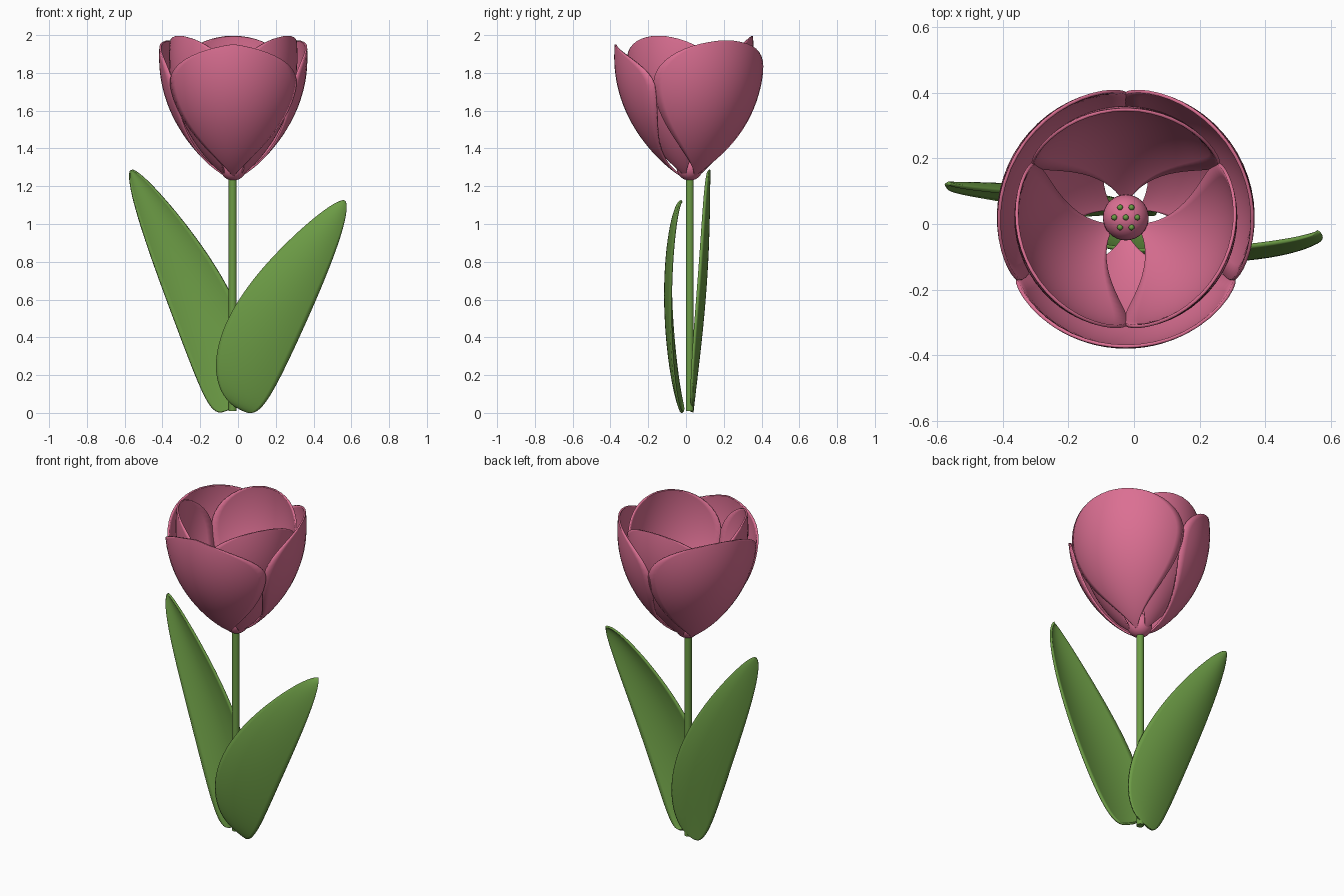
import bpy, bmesh
from math import sin, cos, pi, radians
from mathutils import Vector

old = bpy.data.objects.get("Cube")
if old:
    bpy.data.objects.remove(old, do_unlink=True)

CX, CY = -0.025, 0.02        # flower axis


def material(name, rgb):
    m = bpy.data.materials.new(name)
    m.use_nodes = True
    m.diffuse_color = (*rgb, 1)
    m.node_tree.nodes["Principled BSDF"].inputs["Base Color"].default_value = (*rgb, 1)
    return m


PINK = material("petal pink", (0.71, 0.16, 0.29))
GREEN = material("leaf green", (0.15, 0.33, 0.06))


def finish(ob, mat):
    ob.data.materials.append(mat)
    bpy.ops.object.select_all(action="DESELECT")
    ob.select_set(True)
    bpy.context.view_layer.objects.active = ob
    bpy.ops.object.shade_smooth_by_angle(angle=radians(50))


def sheet(name, point, mat, rows=32, cols=16, thickness=0.01):
    """Thin curved sheet from point(u, v), u in -1..1 across, v in 0..1 along."""
    bm = bmesh.new()
    grid = [[bm.verts.new(point(2 * i / cols - 1, (1 - cos(pi * j / rows)) / 2))
             for i in range(cols + 1)] for j in range(rows + 1)]
    for a, b in zip(grid, grid[1:]):
        for i in range(cols):
            bm.faces.new((a[i], a[i + 1], b[i + 1], b[i]))
    bmesh.ops.remove_doubles(bm, verts=bm.verts, dist=0.0002)
    bmesh.ops.recalc_face_normals(bm, faces=bm.faces)
    me = bpy.data.meshes.new(name)
    bm.to_mesh(me)
    bm.free()
    ob = bpy.data.objects.new(name, me)
    bpy.context.collection.objects.link(ob)
    finish(ob, mat)
    mod = ob.modifiers.new("thickness", "SOLIDIFY")
    mod.thickness = thickness
    mod.offset = 0
    return ob


def ball(name, loc, radius, mat, segments=32):
    bpy.ops.mesh.primitive_uv_sphere_add(radius=radius, location=loc,
                                         segments=segments, ring_count=segments // 2)
    ob = bpy.context.object
    ob.name = name
    finish(ob, mat)


# Petals: sections of a cup, narrow at the base and rounded at the top
def petal(name, angle, radius, top, cap):
    base, wide = 1.255, 1.72

    def point(u, v):
        z = base + (top - base) * v
        if z < wide:
            half = sin(pi / 2 * ((z - base) / (wide - base)) ** 0.62)
        else:
            half = max(0, 1 - ((z - wide) / (top - wide)) ** 2) ** cap
        r = radius * sin(pi / 2 * ((z - 1.235) / 0.65) ** 0.76)
        a = radians(angle + 61 * half * u)
        return CX + r * cos(a), CY + r * sin(a), z

    sheet(name, point, PINK)


petal("outer_petal_front", -90, 0.395, 1.95, 0.75)
petal("outer_petal_left", 30, 0.388, 1.97, 0.5)
petal("outer_petal_right", 150, 0.388, 1.97, 0.5)
for side, angle in (("back", 90), ("left", -30), ("right", 210)):
    petal("inner_petal_" + side, angle, 0.335, 1.995, 0.5)

# Flower heart with a ring of stamen tips
ball("flower_heart", (CX, CY, 1.3), 0.07, PINK)
ball("stamen_center", (CX, CY, 1.372), 0.009, GREEN, 12)
for i in range(6):
    a = i * pi / 3
    ball(f"stamen_{i + 1}", (CX + 0.035 * cos(a), CY + 0.035 * sin(a), 1.362),
         0.009, GREEN, 12)

# Stem
bpy.ops.mesh.primitive_cylinder_add(vertices=24, radius=0.021, depth=1.24,
                                    location=(CX - 0.003, CY, 0.63))
bpy.context.object.name = "stem"
finish(bpy.context.object, GREEN)


# Leaves: cupped blades with a bowed midline
def leaf(name, base, tip, width, bow, cup, depth):
    base, tip = Vector(base), Vector(tip)
    axis = tip - base
    inward = Vector((-axis.y, axis.x)).normalized()
    if axis.x < 0:
        inward = -inward

    def point(u, v):
        half = width * max(0, sin(pi * v ** 0.6)) ** 0.6
        p = base + axis * v + inward * (bow * sin(pi * v ** 0.65) + half * u)
        y = depth(v) + cup * u * u * max(0, sin(pi * v)) ** 0.5
        return p.x, y, max(p.y, 0)

    sheet(name, point, GREEN, rows=40, thickness=0.012)


leaf("leaf_left", (0.02, 0.018), (0.562, 1.12), 0.19, 0.085, 0.03,
     lambda v: -0.01 - 0.01 * v - 0.095 * max(0, sin(pi * v)) ** 0.5)
leaf("leaf_right", (-0.06, 0.012), (-0.565, 1.285), 0.168, 0.085, -0.035,
     lambda v: 0.035 + 0.088 * v + 0.025 * sin(pi * v))
